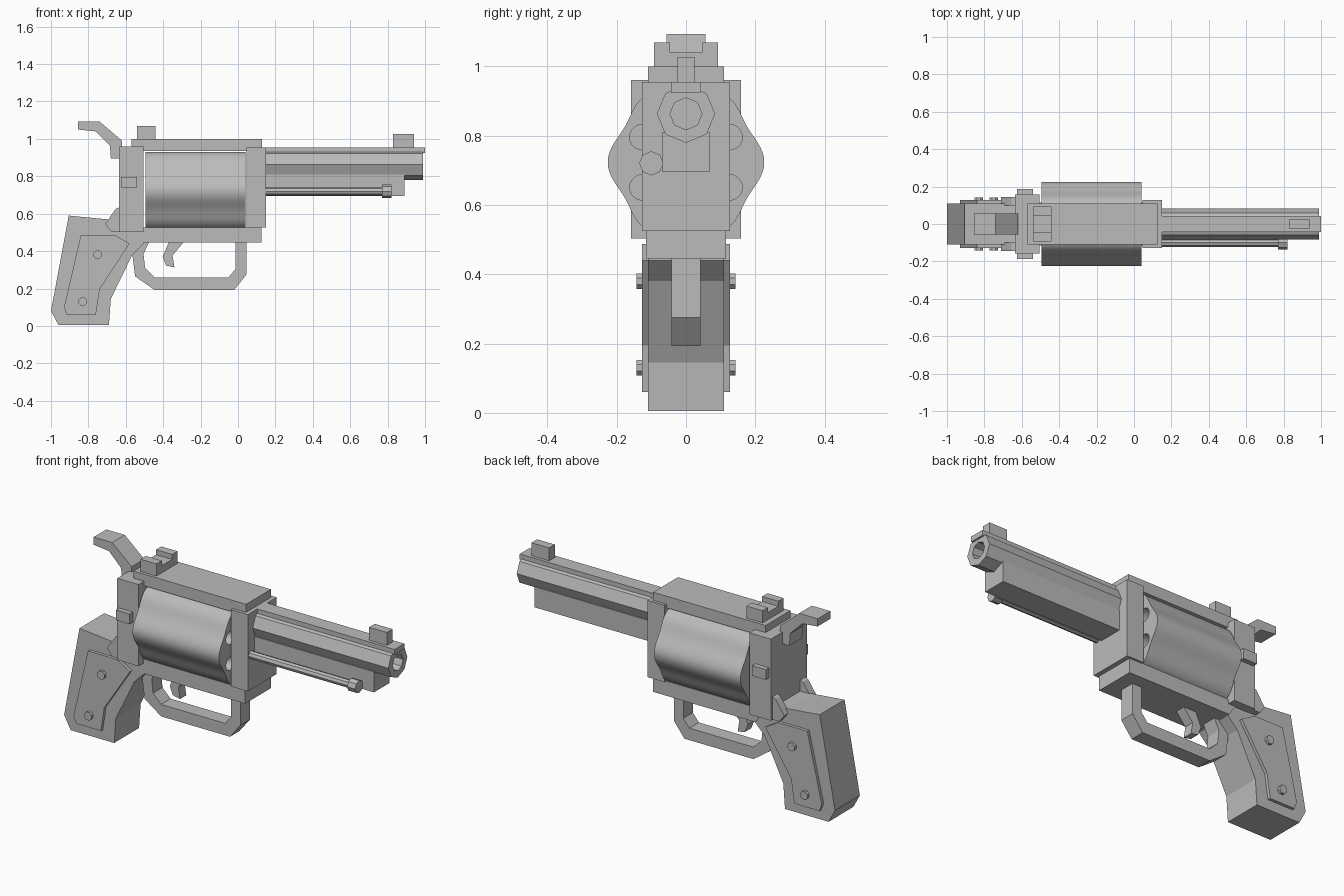
import bpy, bmesh, math

if "Cube" in bpy.data.objects:
    bpy.data.objects.remove(bpy.data.objects["Cube"])

metal = bpy.data.materials.new("grey_metal")
metal.diffuse_color = (0.5, 0.5, 0.5, 1)
metal.use_nodes = True
metal.node_tree.nodes["Principled BSDF"].inputs["Base Color"].default_value = metal.diffuse_color


def finish(name, bm):
    bmesh.ops.recalc_face_normals(bm, faces=bm.faces)
    me = bpy.data.meshes.new(name)
    bm.to_mesh(me)
    bm.free()
    me.materials.append(metal)
    ob = bpy.data.objects.new(name, me)
    bpy.context.collection.objects.link(ob)
    return ob


def prism(name, pts, y0, y1):
    """Side outline (x, z) extruded from y0 to y1."""
    bm = bmesh.new()
    face = bm.faces.new([bm.verts.new((x, y0, z)) for x, z in pts])
    new = bmesh.ops.extrude_face_region(bm, geom=[face])["geom"]
    bmesh.ops.translate(bm, vec=(0, y1 - y0, 0),
                        verts=[v for v in new if isinstance(v, bmesh.types.BMVert)])
    return finish(name, bm)


def box(name, x0, x1, z0, z1, w):
    return prism(name, [(x0, z0), (x1, z0), (x1, z1), (x0, z1)], -w, w)


def lathe(name, profile, n, y, z, shape=lambda a: 1):
    """Closed (x, radius) profile turned about an axis along x."""
    bm = bmesh.new()
    rings = []
    for x, r in profile:
        ring = []
        for i in range(n):
            a = 2 * math.pi * i / n
            k = r * shape(a)
            ring.append(bm.verts.new((x, y + k * math.cos(a), z + k * math.sin(a))))
        rings.append(ring)
    for a, b in zip(rings, rings[1:]):
        for i in range(n):
            j = (i + 1) % n
            bm.faces.new((a[i], a[j], b[j], b[i]))
    bm.faces.new(rings[0])
    bm.faces.new(rings[-1])
    return finish(name, bm)


# Grip with raised side panels and screws
prism("grip", [(-.905, .59), (-.70, .57), (-.60, .57), (-.505, .51), (-.505, .44),
               (-.565, .38), (-.68, .145), (-.69, .005), (-.96, .005), (-1, .08)], -.11, .11)
panel = [(-.84, .487), (-.66, .487), (-.58, .44), (-.74, .195), (-.76, .06),
         (-.915, .06), (-.93, .10)]
for s in (-1, 1):
    prism("grip_panel", panel, s * .105, s * .127)
    for x, z in ((-.75, .38), (-.83, .13)):
        dots = [(x + .024 * math.cos(i * math.pi / 4 + .39),
                 z + .024 * math.sin(i * math.pi / 4 + .39)) for i in range(8)]
        prism("grip_screw", dots, s * .12, s * .143)
    # Rear frame fins where the grip meets the frame
    prism("frame_fin", [(-.63, .635), (-.655, .625), (-.71, .545), (-.68, .505), (-.63, .505)],
          s * .10, s * .145)

# Frame
box("rear_frame", -.637, -.505, .503, .96, .159)
box("front_frame", .045, .15, .525, .955, .127)
box("top_strap", -.57, .127, .935, 1.0, .11)
prism("bottom_frame", [(-.55, .527), (.125, .527), (.125, .445), (-.51, .445), (-.55, .505)],
      -.115, .115)
box("latch_button", -.625, -.54, .74, .797, .187)

# Rear sight with a notch
bm = bmesh.new()
outline = [(-.093, .99), (.093, .99), (.093, 1.068), (.046, 1.068), (.046, 1.04),
           (-.046, 1.04), (-.046, 1.068), (-.093, 1.068)]
f = bm.faces.new([bm.verts.new((-.54, y, z)) for y, z in outline])
new = bmesh.ops.extrude_face_region(bm, geom=[f])["geom"]
bmesh.ops.translate(bm, vec=(.10, 0, 0), verts=[v for v in new if isinstance(v, bmesh.types.BMVert)])
finish("rear_sight", bm)

# Hammer and trigger
prism("hammer", [(-.855, 1.093), (-.74, 1.093), (-.62, .99), (-.62, .895), (-.68, .895),
                 (-.685, .965), (-.76, 1.04), (-.855, 1.05)], -.056, .056)
prism("trigger", [(-.365, .46), (-.29, .46), (-.297, .44), (-.35, .377), (-.34, .313),
                  (-.385, .323), (-.403, .37)], -.028, .028)

# Trigger guard loop
outer = [(-.52, .46), (-.565, .385), (-.55, .265), (-.447, .193), (-.02, .193),
         (.045, .275), (.045, .46)]
inner = [(-.013, .46), (-.013, .305), (-.05, .26), (-.447, .26), (-.497, .31),
         (-.505, .385), (-.47, .46)]
prism("trigger_guard", outer + inner, -.042, .042)

# Fluted cylinder with six chambers
drum = lathe("cylinder", [(-.495, .215), (.04, .215)], 96, 0, .723,
             lambda a: 1 + .05 * math.cos(6 * a))
for i in range(6):
    a = math.radians(30 + 60 * i)
    cut = lathe("chamber_cutter", [(-.25, .037), (.1, .037)], 20,
                .145 * math.cos(a), .723 + .145 * math.sin(a))
    cut.hide_render = True
    cut.hide_set(True)
    mod = drum.modifiers.new("chamber", 'BOOLEAN')
    mod.operation = 'DIFFERENCE'
    mod.object = cut
bpy.context.view_layer.objects.active = drum
drum.select_set(True)
bpy.ops.object.shade_smooth_by_angle(angle=math.radians(30))

# Octagonal barrel with bore, top rib, front sight and underlug
lathe("barrel", [(.10, .084), (.99, .084), (.99, .046), (.5, .046)], 8, 0, .863)
box("barrel_rib", .14, 1.0, .925, .955, .043)
box("front_sight", .83, .94, .95, 1.027, .025)
box("underlug", .14, .89, .695, .81, .068)

# Ejector rod
lathe("ejector_rod", [(.10, .022), (.78, .022)], 8, -.10, .72)
lathe("ejector_head", [(.77, .035), (.82, .035)], 8, -.10, .72)
